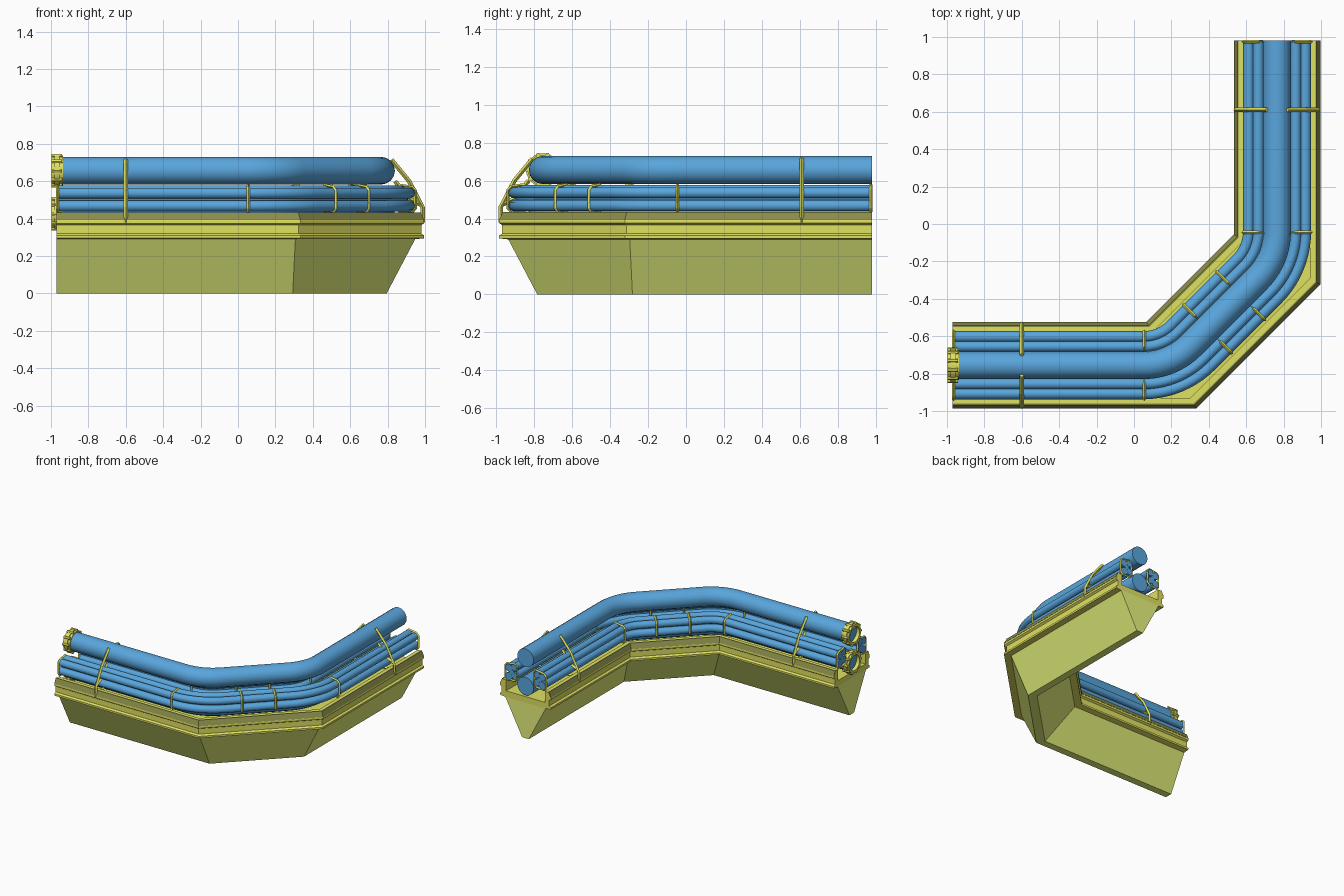
import bpy, bmesh
from math import sin, cos, pi, radians
from mathutils import Vector, Matrix

if "Cube" in bpy.data.objects:
    bpy.data.objects.remove(bpy.data.objects["Cube"])


def material(name, rgb):
    m = bpy.data.materials.new(name)
    m.diffuse_color = (*rgb, 1)
    m.use_nodes = True
    m.node_tree.nodes["Principled BSDF"].inputs["Base Color"].default_value = m.diffuse_color
    return m


YELLOW = material("yellow_paint", (0.74, 0.75, 0.12))
OLIVE = material("olive_paint", (0.80, 0.90, 0.20))
DARK = material("dark_rail", (0.25, 0.26, 0.07))
BLUE = material("blue_pipe", (0.10, 0.38, 0.72))
AXIS_Y, END_X, CORNER_X = -0.755, -0.97, 0.20


def mirror(x, y):
    """Reflects the first arm onto the second one."""
    return 0.01 - y, 0.01 - x


def finish(name, bm, mat, smooth=False):
    bmesh.ops.recalc_face_normals(bm, faces=bm.faces)
    me = bpy.data.meshes.new(name)
    bm.to_mesh(me)
    bm.free()
    me.materials.append(mat)
    ob = bpy.data.objects.new(name, me)
    bpy.context.collection.objects.link(ob)
    if smooth:
        bpy.ops.object.select_all(action='DESELECT')
        ob.select_set(True)
        bpy.context.view_layer.objects.active = ob
        bpy.ops.object.shade_smooth_by_angle(angle=radians(40))
    return ob


def sweep(name, profile, mat, shift=lambda z: 0, symmetric=True):
    """Mitred sweep of a (u, z) profile along both arms and the diagonal."""
    if symmetric:
        profile = profile + [(-u, z) for u, z in reversed(profile)]
    bm = bmesh.new()
    rings = [[] for _ in range(4)]
    for u, z in profile:
        end = (END_X, AXIS_Y - u)
        corner = (CORNER_X + 0.578 * u + shift(z), AXIS_Y - u)
        for ring, p in zip(rings, (end, corner, mirror(*corner), mirror(*end))):
            ring.append(bm.verts.new((*p, z)))
    n = len(profile)
    for a, b in zip(rings, rings[1:]):
        for i in range(n):
            j = (i + 1) % n
            bm.faces.new((a[i], a[j], b[j], b[i]))
    bm.faces.new(rings[0])
    bm.faces.new(rings[-1])
    return finish(name, bm, mat)


def tube(name, points, radius, mat, closed=False, res=0, smooth=False):
    """Round or square bar along a polyline, turned into a mesh."""
    cu = bpy.data.curves.new(name, 'CURVE')
    cu.dimensions = '3D'
    cu.bevel_depth = radius
    cu.bevel_resolution = res
    cu.use_fill_caps = True
    sp = cu.splines.new('POLY')
    sp.points.add(len(points) - 1)
    for p, co in zip(sp.points, points):
        p.co = (*co, 1)
    sp.use_cyclic_u = closed
    sp.use_smooth = smooth
    cu.materials.append(mat)
    ob = bpy.data.objects.new(name, cu)
    bpy.context.collection.objects.link(ob)
    bpy.ops.object.select_all(action='DESELECT')
    ob.select_set(True)
    bpy.context.view_layer.objects.active = ob
    bpy.ops.object.convert(target='MESH')
    if smooth:
        bpy.ops.object.shade_smooth_by_angle(angle=radians(40))
    return ob


# Tapered keel under the tray
sweep("keel", [(0.03, 0), (0.185, 0.295)], OLIVE, lambda z: 0.075 if z < 0.1 else 0)

# Tray with flanged side rails
sweep("tray", [(0.185, 0.29), (0.23, 0.295), (0.23, 0.31), (0.215, 0.32), (0.215, 0.365),
               (0.23, 0.375), (0.23, 0.39), (0.21, 0.43), (0.175, 0.43), (0.175, 0.34)], YELLOW)

# Dark sloping lips along the top of both rails
for side, label in ((1, "outer"), (-1, "inner")):
    lip = [(0.231, 0.392), (0.212, 0.433), (0.205, 0.433), (0.220, 0.392)]
    sweep(f"{label}_rail_lip", [(side * u, z) for u, z in lip], DARK, symmetric=False)


def pipe_path(u, z, end=END_X):
    """Straight run, rounded bend, diagonal, then the mirrored half."""
    half = [(end, AXIS_Y - u)]
    r = 0.36 + u
    for i in range(11):
        a = radians(45) * i / 10
        half.append((0.05 + r * sin(a), AXIS_Y + 0.36 - r * cos(a)))
    pts = half + [mirror(*p) for p in reversed(half)]
    return [(x, y, z) for x, y in pts]


# Two large pipes, one above the other
for name, z in (("upper_main_pipe", 0.656), ("lower_main_pipe", 0.425)):
    tube(name, pipe_path(0, z), 0.074, BLUE, res=6, smooth=True)

# Bundles of small pipes on each side
BUNDLE = [(0.100, 0.550, 0.029), (0.152, 0.536, 0.030), (0.098, 0.480, 0.027),
          (0.150, 0.468, 0.031), (0.125, 0.508, 0.020)]
for side, label in ((1, "outer"), (-1, "inner")):
    for i, (u, z, r) in enumerate(BUNDLE):
        tube(f"{label}_small_pipe_{i}", pipe_path(side * u, z), r, BLUE, res=3, smooth=True)


# Cross-section frames: origin on the centreline plus the outward direction
def arm_frames(x):
    return [((x, AXIS_Y), (0, -1)), (mirror(x, AXIS_Y), (1, 0))]


def diagonal_frame(s):
    k = 0.7071
    return (0.4825 + s * k, -0.4725 + s * k), (k, -k)


def in_frame(frame, pts):
    (ox, oy), (dx, dy) = frame
    return [(ox + u * dx, oy + u * dy, z) for u, z in pts]


# Clamps round the small bundles
CLAMP = [(0.10, 0.44), (0.165, 0.435), (0.183, 0.455), (0.183, 0.55),
         (0.165, 0.568), (0.10, 0.578), (0.078, 0.56), (0.078, 0.46)]
frames = arm_frames(END_X + 0.005) + arm_frames(0.055) + [diagonal_frame(-0.125), diagonal_frame(0.125)]
for i, f in enumerate(frames):
    for side, label in ((1, "outer"), (-1, "inner")):
        tube(f"{label}_clamp_{i}", in_frame(f, [(side * u, z) for u, z in CLAMP]),
             0.009, YELLOW, closed=True)

# Strut frames holding the pipes on each arm
STRUT = [(0.222, 0.38), (0.222, 0.46), (0.15, 0.60), (0.055, 0.715)]
BRANCH = [(0.212, 0.475), (0.15, 0.505), (0.075, 0.60)]
for i, f in enumerate(arm_frames(-0.6)):
    for side, label in ((1, "outer"), (-1, "inner")):
        for part, pts in (("strut", STRUT), ("strut_branch", BRANCH)):
            tube(f"{label}_{part}_{i}", in_frame(f, [(side * u, z) for u, z in pts]), 0.012, YELLOW)
    tube(f"cross_bar_{i}", in_frame(f, [(-0.2, 0.415), (0.2, 0.415)]), 0.012, YELLOW)

# Bolted flange couplings on the left end of the large pipes
turn = Matrix.Rotation(pi / 2, 4, 'Y')
for name, z in (("upper_flange", 0.656), ("lower_flange", 0.425)):
    bm = bmesh.new()
    n = 24
    section = [(0.062, -0.998), (0.080, -0.998), (0.080, -0.982), (0.088, -0.982),
               (0.088, -0.955), (0.080, -0.955), (0.080, -0.935), (0.062, -0.935)]
    rings = [[bm.verts.new((x, AXIS_Y + r * cos(2 * pi * k / n), z + r * sin(2 * pi * k / n)))
              for r, x in section] for k in range(n)]
    for k in range(n):
        a, b = rings[k], rings[(k + 1) % n]
        for i in range(len(section)):
            j = (i + 1) % len(section)
            bm.faces.new((a[i], a[j], b[j], b[i]))
    for k in range(10):
        a = 2 * pi * k / 10
        pos = Vector((-0.968, AXIS_Y + 0.084 * cos(a), z + 0.084 * sin(a)))
        bmesh.ops.create_cone(bm, cap_ends=True, segments=6, radius1=0.011, radius2=0.011,
                              depth=0.056, matrix=Matrix.Translation(pos) @ turn)
    finish(name, bm, YELLOW, smooth=True)
